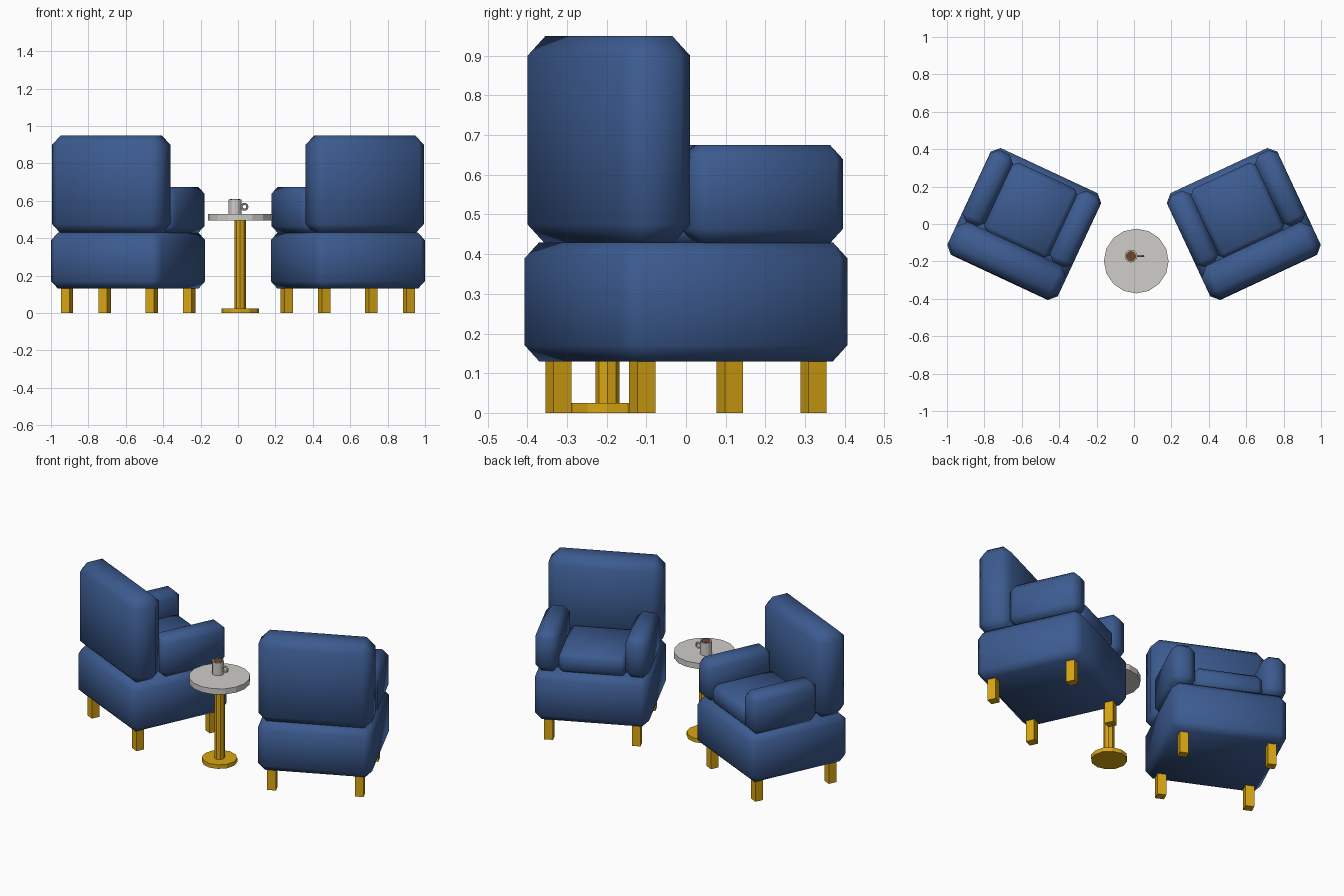
import bpy, bmesh, math
from mathutils import Matrix, Vector

if "Cube" in bpy.data.objects:
    bpy.data.objects.remove(bpy.data.objects["Cube"])


def material(name, rgb):
    m = bpy.data.materials.new(name)
    m.diffuse_color = (*rgb, 1)
    m.use_nodes = True
    m.node_tree.nodes["Principled BSDF"].inputs["Base Color"].default_value = m.diffuse_color
    return m


BLUE = material("blue_fabric", (0.045, 0.105, 0.28))
GOLD = material("gold_metal", (0.70, 0.38, 0.006))
STONE = material("pale_stone", (0.63, 0.61, 0.58))
COFFEE = material("coffee_brown", (0.16, 0.06, 0.025))


def finish(name, bm, mat, smooth=False):
    bmesh.ops.recalc_face_normals(bm, faces=bm.faces[:])
    for f in bm.faces:
        f.smooth = smooth
    me = bpy.data.meshes.new(name)
    bm.to_mesh(me)
    bm.free()
    if mat:
        me.materials.append(mat)
    ob = bpy.data.objects.new(name, me)
    bpy.context.collection.objects.link(ob)
    return ob


def box(name, lo, hi, mat, place, chamfer=0):
    """Box between two corners, optionally chamfered and soft shaded."""
    lo, hi = Vector(lo), Vector(hi)
    bm = bmesh.new()
    bmesh.ops.create_cube(bm, size=1)
    bmesh.ops.scale(bm, vec=hi - lo, verts=bm.verts[:])
    bmesh.ops.translate(bm, vec=(lo + hi) / 2, verts=bm.verts[:])
    if chamfer:
        bmesh.ops.bevel(bm, geom=bm.edges[:], offset=chamfer, segments=1,
                        affect='EDGES', profile=0.5)
    ob = finish(name, bm, mat, smooth=chamfer > 0)
    ob.matrix_world = place
    return ob


def cylinder(name, x, y, z0, z1, r, sides, mat):
    bm = bmesh.new()
    bmesh.ops.create_cone(bm, cap_ends=True, segments=sides, radius1=r, radius2=r,
                          depth=z1 - z0,
                          matrix=Matrix.Translation((x, y, (z0 + z1) / 2)))
    return finish(name, bm, mat)


# Two armchairs, each turned away from the table
for side, s in (("left", -1), ("right", 1)):
    place = Matrix.Translation((s * 0.587, 0, 0)) @ Matrix.Rotation(s * math.radians(25), 4, 'Z')
    box(side + "_chair_base", (-0.326, -0.315, 0.13), (0.326, 0.315, 0.43), BLUE, place, 0.04)
    box(side + "_chair_back", (-0.326, -0.312, 0.425), (0.326, -0.117, 0.95), BLUE, place, 0.05)
    box(side + "_chair_cushion", (-0.195, -0.125, 0.42), (0.195, 0.285, 0.55), BLUE, place, 0.03)
    for a, t in (("left", -1), ("right", 1)):
        x0, x1 = sorted((t * 0.19, t * 0.325))
        box(f"{side}_chair_{a}_arm", (x0, -0.12, 0.428), (x1, 0.302, 0.675), BLUE, place, 0.036)
        for d, u in (("back", -1), ("front", 1)):
            x, y = t * 0.25, u * 0.238
            box(f"{side}_chair_{d}_{a}_leg", (x - 0.025, y - 0.025, 0),
                (x + 0.025, y + 0.025, 0.135), GOLD, place)

# Side table
TX, TY = 0.012, -0.198
cylinder("table_foot", TX, TY, 0, 0.025, 0.10, 12, GOLD)
cylinder("table_column", TX, TY, 0.02, 0.50, 0.03, 8, GOLD)
cylinder("table_top", TX, TY, 0.495, 0.53, 0.173, 16, STONE)

# Mug with coffee and ring handle
MX, MY = -0.016, -0.172
cylinder("mug", MX, MY, 0.53, 0.608, 0.034, 12, STONE)
cylinder("coffee", MX, MY, 0.60, 0.61, 0.028, 12, COFFEE)
bpy.ops.mesh.primitive_torus_add(location=(MX + 0.050, MY, 0.568), rotation=(math.pi / 2, 0, 0),
                                 major_radius=0.016, minor_radius=0.006,
                                 major_segments=10, minor_segments=6)
handle = bpy.context.object
handle.name = "mug_handle"
handle.data.materials.append(STONE)
